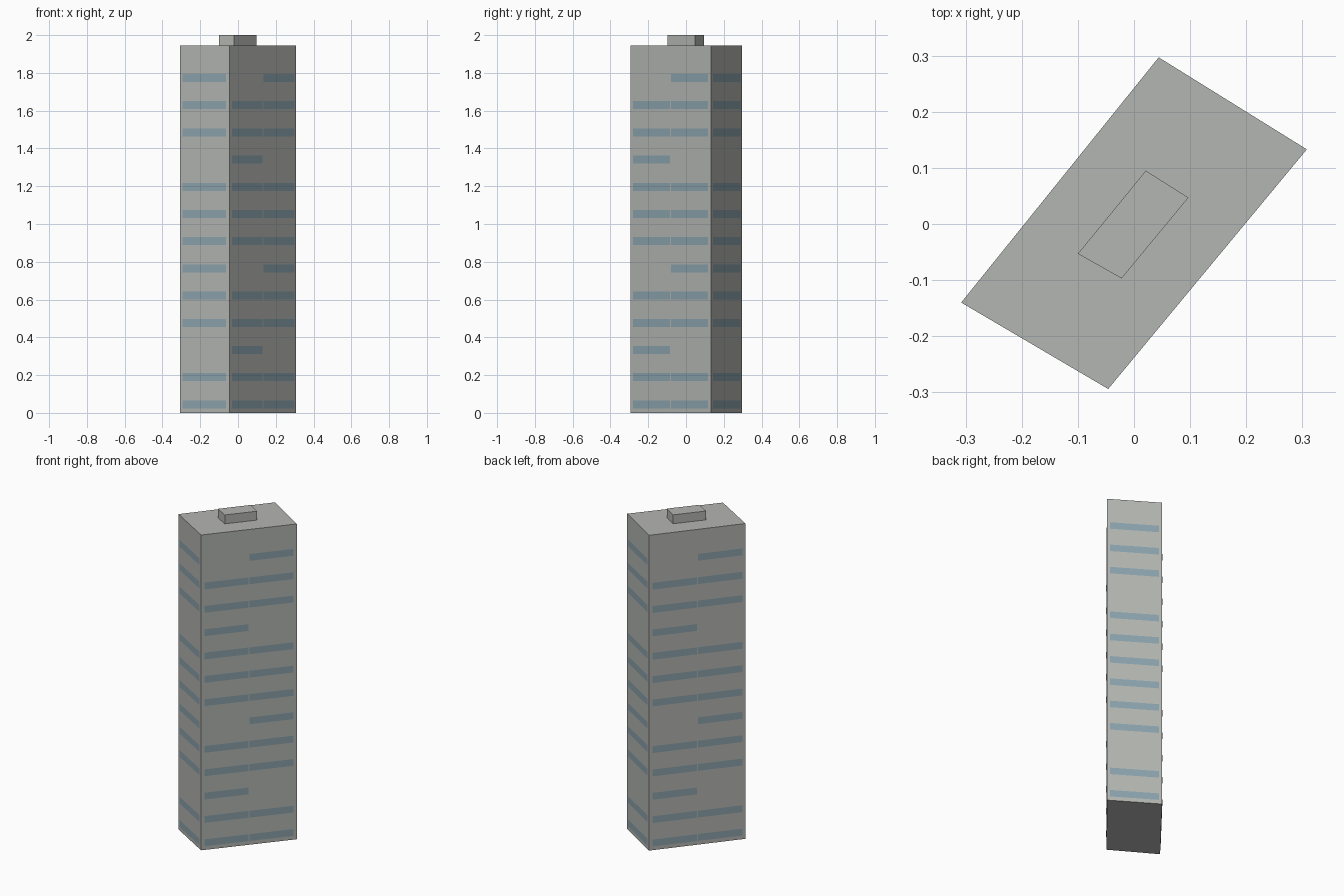
import bpy
from mathutils import Vector

if "Cube" in bpy.data.objects:
    bpy.data.objects.remove(bpy.data.objects["Cube"], do_unlink=True)


def make_material(name, rgb):
    mat = bpy.data.materials.new(name)
    mat.use_nodes = True
    color = (*rgb, 1.0)
    mat.diffuse_color = color
    mat.node_tree.nodes["Principled BSDF"].inputs["Base Color"].default_value = color
    return mat


def make_object(name, verts, faces, mat):
    mesh = bpy.data.meshes.new(name)
    mesh.from_pydata(verts, [], faces)
    mesh.materials.append(mat)
    obj = bpy.data.objects.new(name, mesh)
    bpy.context.collection.objects.link(obj)
    return obj


def prism(name, outline, z0, z1, mat):
    """Upright block over a counter-clockwise outline."""
    n = len(outline)
    verts = [(x, y, z) for z in (z0, z1) for x, y in outline]
    faces = [tuple(reversed(range(n))), tuple(range(n, 2 * n))]
    faces += [(i, (i + 1) % n, n + (i + 1) % n, n + i) for i in range(n)]
    return make_object(name, verts, faces, mat)


concrete = make_material("grey concrete", (0.456, 0.468, 0.445))
glass = make_material("blue grey glass", (0.262, 0.366, 0.418))

# Tower and rooftop box
ROOF = 1.945
footprint = [(-0.308, -0.14), (-0.046, -0.294), (0.308, 0.133), (0.044, 0.297)]
hut_outline = [(-0.1, -0.053), (-0.022, -0.097), (0.097, 0.047), (0.021, 0.095)]
prism("tower", footprint, 0, ROOF, concrete)
prism("roof_hut", hut_outline, ROOF, 2, concrete)

# Window strips: (start, end, floors left blank) along each kind of wall
FLOORS, FIRST, STEP, HALF, PROUD = 13, 0.045, 0.144, 0.021, 0.002
short_wall = [(0.055, 0.94, (2, 9))]
long_wall = [(0.033, 0.495, (5, 12)), (0.505, 0.967, (2, 9))]

for side, wall in enumerate(("front_left", "front_right", "back_right", "back_left")):
    a = Vector((*footprint[side], 0))
    b = Vector((*footprint[(side + 1) % 4], 0))
    out = (b - a).cross(Vector((0, 0, 1))).normalized() * PROUD
    verts, faces = [], []
    for start, end, blank in (long_wall if side % 2 else short_wall):
        for floor in range(FLOORS):
            if floor in blank:
                continue
            z = FIRST + STEP * floor
            k = len(verts)
            for t, dz in ((start, -HALF), (end, -HALF), (end, HALF), (start, HALF)):
                verts.append(a.lerp(b, t) + out + Vector((0, 0, z + dz)))
            faces.append((k, k + 1, k + 2, k + 3))
    make_object(wall + "_windows", verts, faces, glass)
